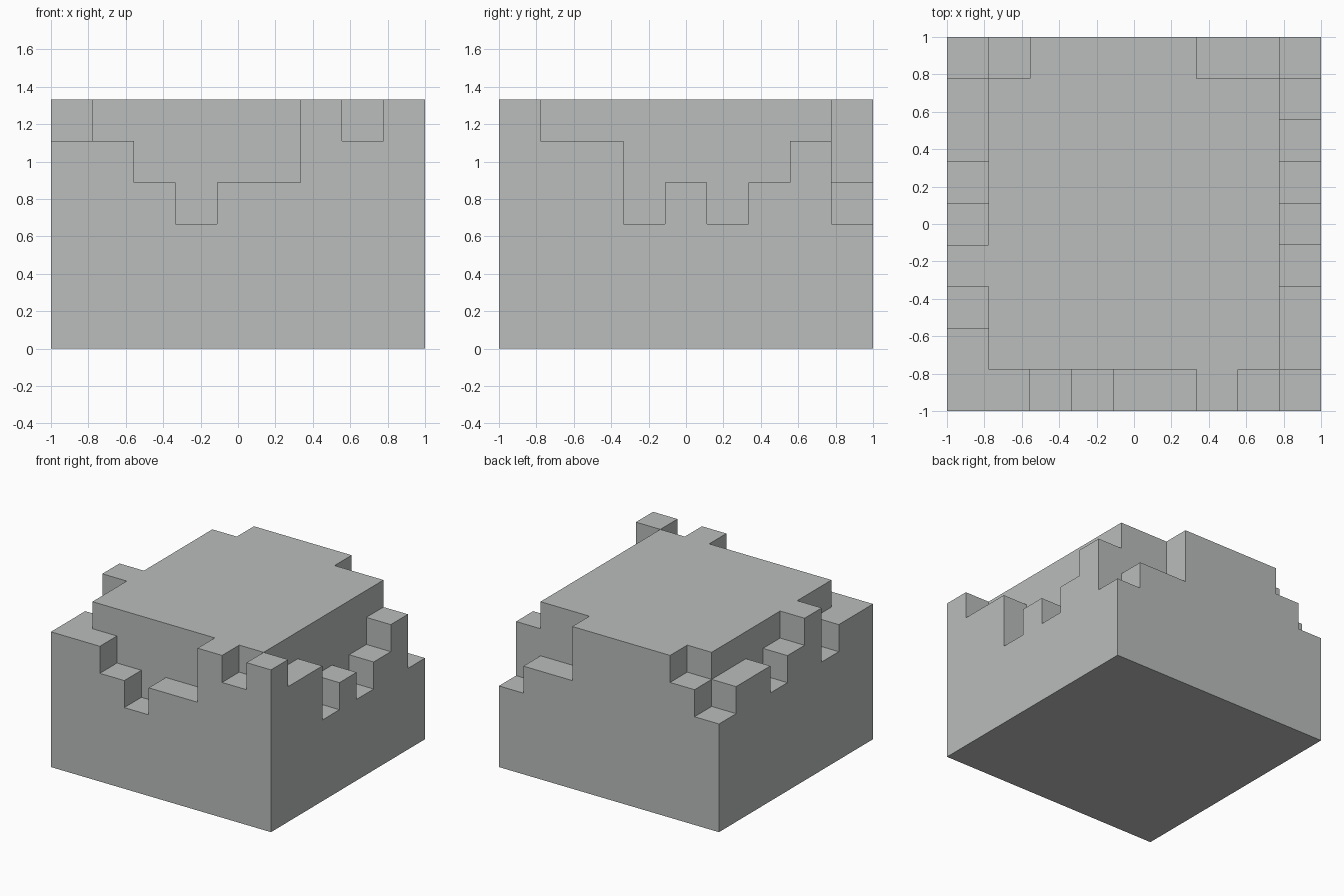
import bpy
import bmesh
import math
from mathutils import Vector

cube = bpy.data.objects.get("Cube")
if cube:
    bpy.data.objects.remove(cube, do_unlink=True)

N = 9                # blocks per side
CELL = 2 / N
FULL = 6             # height of the core in blocks

# Broken rim heights in blocks, each listed along +x or +y
FRONT = "554344656"
BACK = "456666443"
LEFT_EDGE = "554654554"     # the -x side
RIGHT_EDGE = "655343453"    # the +x side


def height(i, j):
    if j == 0:
        return int(FRONT[i])
    if j == N - 1:
        return int(BACK[i])
    if i == 0:
        return int(LEFT_EDGE[j])
    if i == N - 1:
        return int(RIGHT_EDGE[j])
    return FULL


# Stone colour
stone = bpy.data.materials.new("light grey stone")
stone.use_nodes = True
colour = (0.49, 0.51, 0.505, 1)
stone.diffuse_color = colour
stone.node_tree.nodes["Principled BSDF"].inputs["Base Color"].default_value = colour

# Outer skin of the stacked blocks
filled = {(i, j, k) for i in range(N) for j in range(N) for k in range(height(i, j))}
bm = bmesh.new()
origin = Vector((-1, -1, 0))
for block in sorted(filled):
    centre = Vector(block) + Vector((0.5, 0.5, 0.5))
    for axis in range(3):
        for sign in (-1, 1):
            normal = Vector((0, 0, 0))
            normal[axis] = sign
            if tuple(int(a + b) for a, b in zip(block, normal)) in filled:
                continue
            u = Vector((0, 0, 0))
            u[(axis + 1) % 3] = 0.5
            v = normal.cross(u)
            middle = centre + normal * 0.5
            corners = (middle - u - v, middle + u - v, middle + u + v, middle - u + v)
            bm.faces.new([bm.verts.new(origin + c * CELL) for c in corners])

# Weld blocks and merge flat areas into single faces
bmesh.ops.remove_doubles(bm, verts=bm.verts, dist=0.001)
bmesh.ops.dissolve_limit(bm, angle_limit=math.radians(1), verts=bm.verts, edges=bm.edges)

mesh = bpy.data.meshes.new("crumbled_stone_block")
bm.to_mesh(mesh)
bm.free()
mesh.materials.append(stone)
block_object = bpy.data.objects.new("crumbled_stone_block", mesh)
bpy.context.collection.objects.link(block_object)
